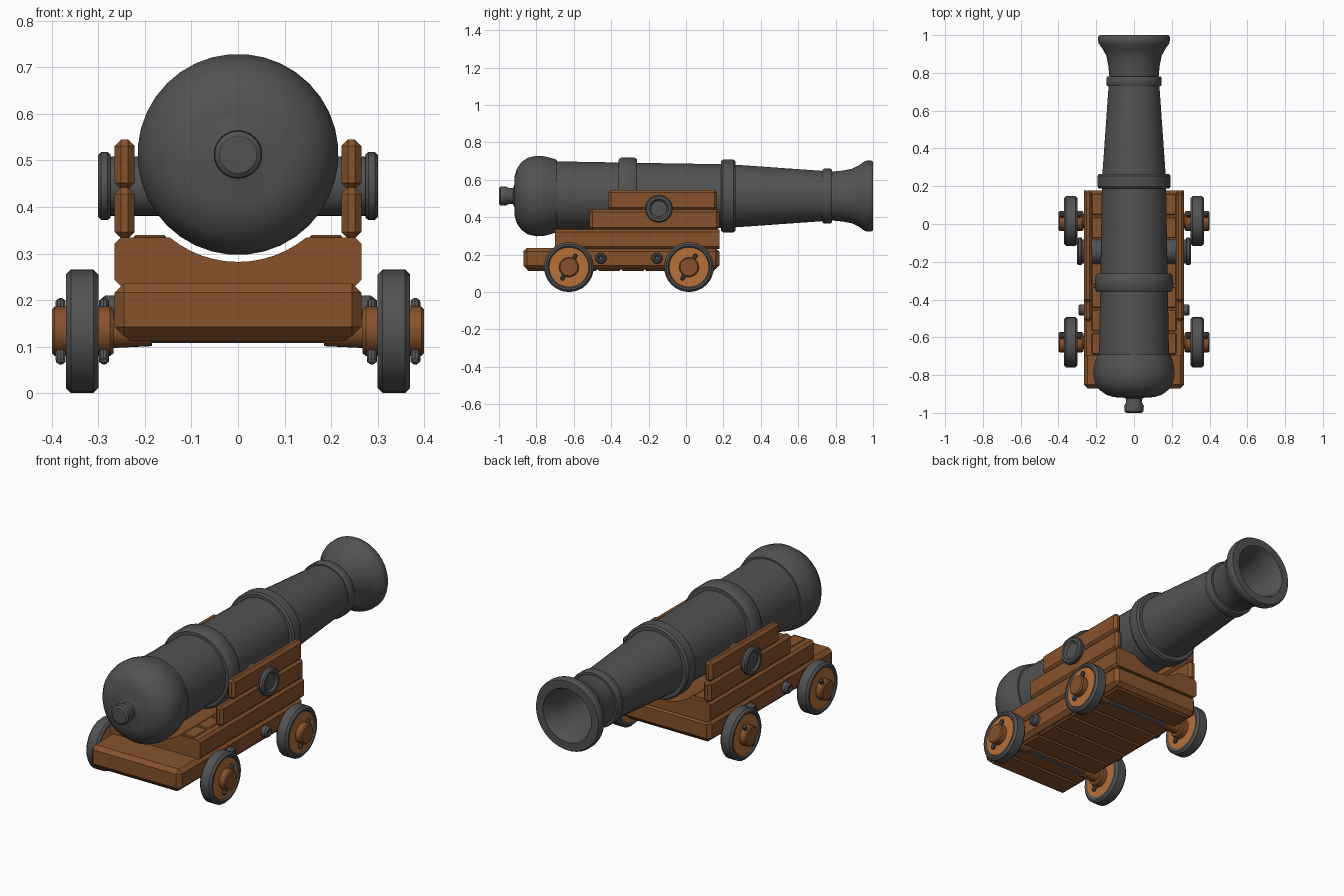
import bpy, bmesh, math
from mathutils import Vector, Matrix

if "Cube" in bpy.data.objects:
    bpy.data.objects.remove(bpy.data.objects["Cube"])


def material(name, rgb):
    m = bpy.data.materials.new(name)
    m.diffuse_color = (*rgb, 1)
    m.use_nodes = True
    m.node_tree.nodes["Principled BSDF"].inputs["Base Color"].default_value = m.diffuse_color
    return m


IRON = material("dark_iron", (0.085, 0.085, 0.085))
WOOD = material("brown_wood", (0.24, 0.085, 0.025))
LIGHT = material("light_wood", (0.46, 0.16, 0.04))


def finish(bm, name, mat, smooth=True):
    bmesh.ops.recalc_face_normals(bm, faces=bm.faces)
    me = bpy.data.meshes.new(name)
    bm.to_mesh(me)
    bm.free()
    me.materials.append(mat)
    if smooth:
        me.shade_smooth()
        me.set_sharp_from_angle(angle=math.radians(35))
    ob = bpy.data.objects.new(name, me)
    bpy.context.collection.objects.link(ob)
    return ob


def lathe(name, profile, axis, centre, mat, n=32):
    """Spin (distance along axis, radius) points round an axis."""
    a = Vector(axis).normalized()
    u = a.orthogonal().normalized()
    v = a.cross(u)
    bm = bmesh.new()
    rings = []
    for t, r in profile:
        ring = []
        for i in range(n):
            w = 2 * math.pi * i / n
            ring.append(bm.verts.new(Vector(centre) + a * t + (u * math.cos(w) + v * math.sin(w)) * r))
        rings.append(ring)
    for p, q in zip(rings, rings[1:]):
        for i in range(n):
            j = (i + 1) % n
            bm.faces.new((p[i], p[j], q[j], q[i]))
    bm.faces.new(rings[0])
    bm.faces.new(rings[-1])
    return finish(bm, name, mat)


def plank(name, x, y, z, bevel=0.014):
    """Bevelled box between the given ranges."""
    bm = bmesh.new()
    size = (x[1] - x[0], y[1] - y[0], z[1] - z[0])
    mid = ((x[0] + x[1]) / 2, (y[0] + y[1]) / 2, (z[0] + z[1]) / 2)
    bmesh.ops.create_cube(bm, size=1, matrix=Matrix.Translation(mid) @ Matrix.Diagonal((*size, 1)))
    bmesh.ops.bevel(bm, geom=bm.edges[:], offset=bevel, segments=1, affect='EDGES')
    return finish(bm, name, WOOD, False)


# Barrel: one turned profile from the rear knob to the bore
AXIS_Z = 0.513
barrel = [(-1.0, 0.04), (-0.993, 0.05), (-0.965, 0.052), (-0.945, 0.042), (-0.925, 0.042),
          (-0.918, 0.06), (-0.917, 0.105), (-0.905, 0.145), (-0.88, 0.182), (-0.845, 0.206),
          (-0.80, 0.216), (-0.755, 0.213), (-0.715, 0.202), (-0.69, 0.194), (-0.69, 0.186),
          (-0.36, 0.18), (-0.36, 0.197), (-0.345, 0.207), (-0.278, 0.207), (-0.262, 0.197),
          (-0.262, 0.178), (0.188, 0.171), (0.188, 0.187), (0.198, 0.195), (0.253, 0.195),
          (0.264, 0.187), (0.264, 0.168), (0.73, 0.135), (0.73, 0.142), (0.738, 0.147),
          (0.773, 0.147), (0.781, 0.142), (0.781, 0.131), (0.84, 0.137), (0.89, 0.147),
          (0.925, 0.165), (0.955, 0.187), (0.968, 0.19), (0.99, 0.19), (1.0, 0.184),
          (1.0, 0.142), (0.99, 0.136), (0.9, 0.112), (0.5, 0.105)]
lathe("barrel", barrel, (0, 1, 0), (0, 0, AXIS_Z), IRON, 36)

# Trunnion with capped, dished ends
half = [(0.274, 0.064), (0.274, 0.068), (0.28, 0.073), (0.294, 0.073), (0.301, 0.066),
        (0.301, 0.052), (0.291, 0.042)]
lathe("trunnion", [(-t, r) for t, r in reversed(half)] + half, (1, 0, 0), (0, -0.145, 0.445), IRON)

# Carriage bed
plank("bed", (-0.265, 0.265), (-0.87, 0.178), (0.122, 0.236), 0.02)
for i in range(8):
    y0 = -0.85 + i * 0.126
    plank("bottom_slat", (-0.24, 0.24), (y0, y0 + 0.124), (0.112, 0.14), 0.008)

# Second layer, hollowed along the middle to clear the barrel
W, Z0, Z1, R = 0.265, 0.23, 0.335, 0.231
b = 0.013
a0 = math.acos((AXIS_Z - Z1) / R)
arc = [(R * math.sin(a0 * k / 6), AXIS_Z - R * math.cos(a0 * k / 6)) for k in range(6, -7, -1)]
outline = [(-W + b, Z1), (-W, Z1 - b), (-W, Z0 + b), (-W + b, Z0),
           (W - b, Z0), (W, Z0 + b), (W, Z1 - b), (W - b, Z1)] + arc
bm = bmesh.new()
ends = [[bm.verts.new((x, y, z)) for x, z in outline] for y in (-0.70, 0.178)]
bm.faces.new(ends[0])
bm.faces.new(ends[1])
for i in range(len(outline)):
    j = (i + 1) % len(outline)
    bm.faces.new((ends[0][i], ends[0][j], ends[1][j], ends[1][i]))
finish(bm, "cradle", WOOD, False)

for s in (-1, 1):
    def side(lo, hi):
        return tuple(sorted((s * lo, s * hi)))

    # Stepped cheeks and the slats beside the barrel
    plank("lower_cheek", side(0.222, 0.265), (-0.515, 0.178), (0.332, 0.442))
    plank("upper_cheek", side(0.222, 0.265), (-0.415, 0.167), (0.438, 0.545))
    for i in range(7):
        y0 = -0.69 + i * 0.123
        plank("top_slat", side(0.155, 0.224), (y0, y0 + 0.112), (0.325, 0.34), 0.004)

    # Side bolts
    for y in (-0.455, -0.155):
        lathe("side_bolt", [(0.25, 0.03), (0.285, 0.03), (0.295, 0.022), (0.295, 0.015), (0.288, 0.01)],
              (s, 0, 0), (0, y, 0.18), IRON, 16)

    for y in (-0.626, 0.016):
        c = (0, y, 0.133)
        # Iron tyre around a wooden disc
        lathe("tyre", [(0.306, 0.1), (0.3, 0.11), (0.3, 0.122), (0.311, 0.133), (0.359, 0.133),
                       (0.37, 0.122), (0.37, 0.112), (0.362, 0.106), (0.355, 0.1)], (s, 0, 0), c, IRON)
        lathe("wheel_disc", [(0.303, 0.106), (0.364, 0.106)], (s, 0, 0), c, LIGHT)
        # Hub and wooden axle end
        lathe("hub", [(0.185, 0.032), (0.268, 0.036), (0.268, 0.048), (0.275, 0.053),
                      (0.394, 0.053), (0.4, 0.047)], (s, 0, 0), c, WOOD, 24)
        # Linch pins on both sides of the wheel
        for x in (0.381, 0.288):
            lathe("linch_pin", [(-0.08, 0.005), (-0.074, 0.011), (0.074, 0.011), (0.08, 0.005)],
                  (0, 0.5, 0.87), (s * x, y, 0.133), IRON, 10)

# Iron axle rods
for y in (-0.626, 0.016):
    lathe("axle_rod", [(-0.25, 0.025), (0.25, 0.025)], (1, 0, 0), (0, y, 0.133), IRON, 16)
